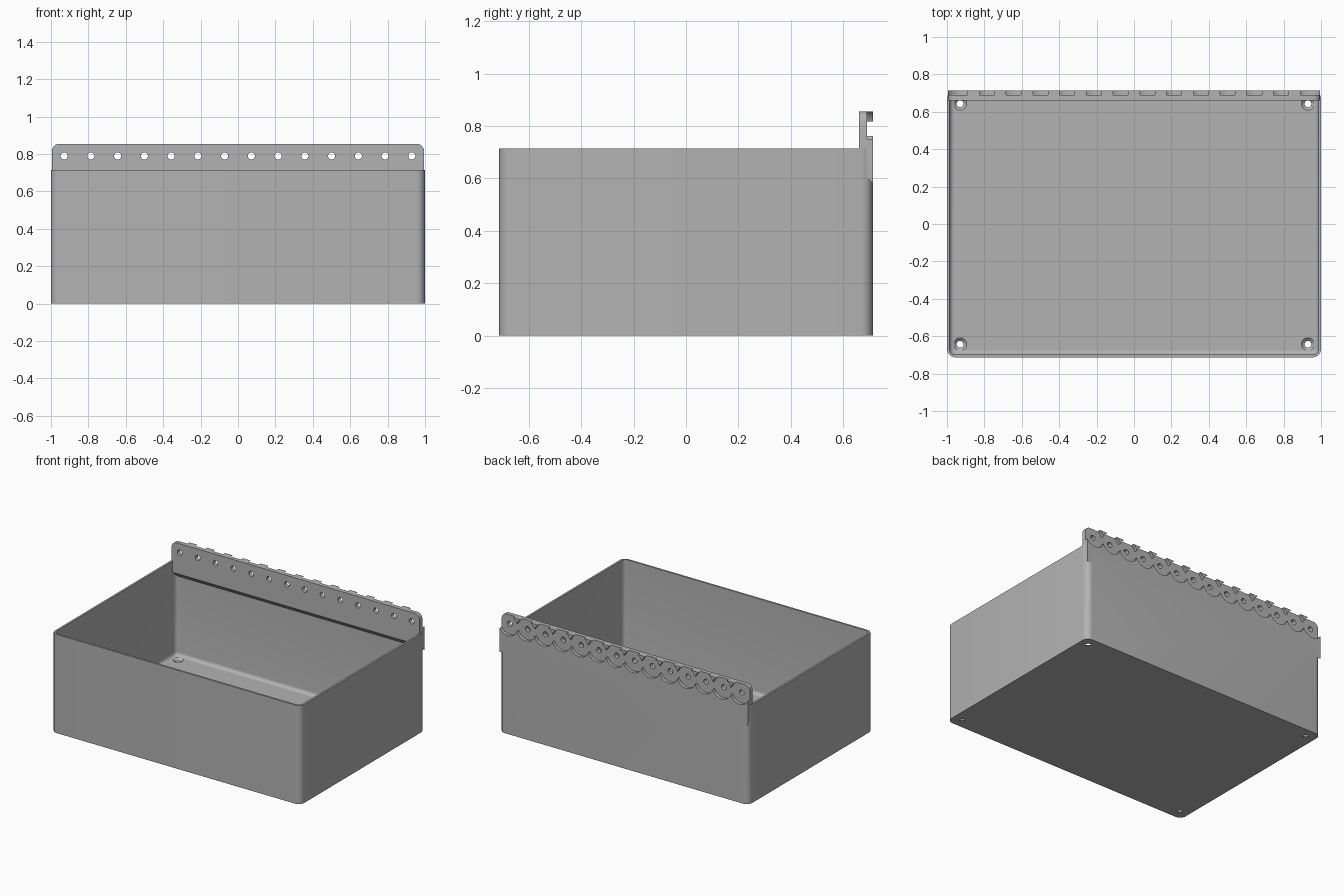
import bpy, bmesh, math
from mathutils import Matrix, Vector

if "Cube" in bpy.data.objects:
    bpy.data.objects.remove(bpy.data.objects["Cube"])

grey = bpy.data.materials.new("plain grey")
grey.use_nodes = True
GREY = (0.45, 0.45, 0.45, 1)
grey.diffuse_color = GREY
grey.node_tree.nodes["Principled BSDF"].inputs["Base Color"].default_value = GREY

W, D, H = 1.0, 0.713, 0.715      # half width, half depth, wall height
WALL, FLOOR, R = 0.014, 0.02, 0.045
TOP = 0.855                      # top of the hanging rail
PITCH, COUNT, HOLE_Z = 0.143, 14, 0.79


def finish(name, bm):
    bmesh.ops.recalc_face_normals(bm, faces=bm.faces)
    mesh = bpy.data.meshes.new(name)
    bm.to_mesh(mesh)
    bm.free()
    mesh.materials.append(grey)
    obj = bpy.data.objects.new(name, mesh)
    bpy.context.collection.objects.link(obj)
    return obj


def ring(bm, inset, z, steps=8):
    """Rounded rectangle of vertices, inset from the outer wall."""
    r = max(R - inset, 0.012)
    cx, cy = W - inset - r, D - inset - r
    verts = []
    for q, (sx, sy) in enumerate([(1, 1), (-1, 1), (-1, -1), (1, -1)]):
        for i in range(steps + 1):
            a = (q + i / steps) * math.pi / 2
            verts.append(bm.verts.new((sx * cx + r * math.cos(a), sy * cy + r * math.sin(a), z)))
    return verts


def cylinder(bm, center, r1, r2, depth, axis="Z"):
    turn = Matrix.Rotation(math.pi / 2, 4, "X") if axis == "Y" else Matrix()
    bmesh.ops.create_cone(bm, cap_ends=True, segments=40, radius1=r1, radius2=r2,
                          depth=depth, matrix=Matrix.Translation(Vector(center)) @ turn)


def combine(target, tool, operation):
    mod = target.modifiers.new("combine", "BOOLEAN")
    mod.operation, mod.object, mod.solver, mod.use_self = operation, tool, "EXACT", True
    bpy.context.view_layer.objects.active = target
    bpy.ops.object.modifier_apply(modifier=mod.name)
    bpy.data.objects.remove(tool)


# Open bin: outer wall, rim, inner wall, floor fillet
bm = bmesh.new()
FILLET = 0.025
levels = [(0, 0), (0, H), (WALL, H)]
for i in range(7):
    a = i / 6 * math.pi / 2
    levels.append((WALL + FILLET * (1 - math.cos(a)), FLOOR + FILLET * (1 - math.sin(a))))
rings = [ring(bm, inset, z) for inset, z in levels]
for low, high in zip(rings, rings[1:]):
    n = len(low)
    for i in range(n):
        j = (i + 1) % n
        bm.faces.new((low[i], low[j], high[j], high[i]))
bm.faces.new(rings[0])
bm.faces.new(rings[-1])
storage_bin = finish("storage_bin", bm)

# Hanging rail: side profile with a sloped underside, swept across the back
bm = bmesh.new()
half = 0.995
profile = [(0.66, TOP), (0.66, 0.633), (D, 0.58), (D, TOP)]
face = bm.faces.new([bm.verts.new((-half, y, z)) for y, z in profile])
swept = bmesh.ops.extrude_face_region(bm, geom=[face])["geom"]
bmesh.ops.translate(bm, vec=(2 * half, 0, 0), verts=[v for v in swept if isinstance(v, bmesh.types.BMVert)])
corners = [e for e in bm.edges if all(abs(v.co.z - TOP) < 1e-4 for v in e.verts)
           and abs(e.verts[0].co.x - e.verts[1].co.x) < 1e-4]
bmesh.ops.bevel(bm, geom=corners, offset=0.04, segments=8, profile=0.5, affect="EDGES")
combine(storage_bin, finish("hanging_rail", bm), "UNION")

# Overlapping round recesses in the back of the rail, each with a through hole
for parity in (0, 1):
    bm = bmesh.new()
    for i in range(parity, COUNT, 2):
        x = (i - (COUNT - 1) / 2) * PITCH
        cylinder(bm, (x, 0.74, HOLE_Z), 0.0767, 0.0767, 0.1, "Y")
    combine(storage_bin, finish("recess_cutter", bm), "DIFFERENCE")
bm = bmesh.new()
for i in range(COUNT):
    x = (i - (COUNT - 1) / 2) * PITCH
    cylinder(bm, (x, 0.68, HOLE_Z), 0.019, 0.019, 0.2, "Y")
combine(storage_bin, finish("rail_hole_cutter", bm), "DIFFERENCE")

# Countersunk screw holes in the floor corners
for r1, r2, z, depth in ((0.018, 0.018, 0, 0.2), (0.018, 0.036, FLOOR - 0.007, 0.016)):
    bm = bmesh.new()
    for sx in (-1, 1):
        for sy in (-1, 1):
            cylinder(bm, (sx * 0.93, sy * 0.643, z), r1, r2, depth)
    combine(storage_bin, finish("floor_hole_cutter", bm), "DIFFERENCE")

bpy.ops.object.select_all(action="DESELECT")
storage_bin.select_set(True)
bpy.context.view_layer.objects.active = storage_bin
bpy.ops.object.shade_smooth_by_angle(angle=math.radians(30))
